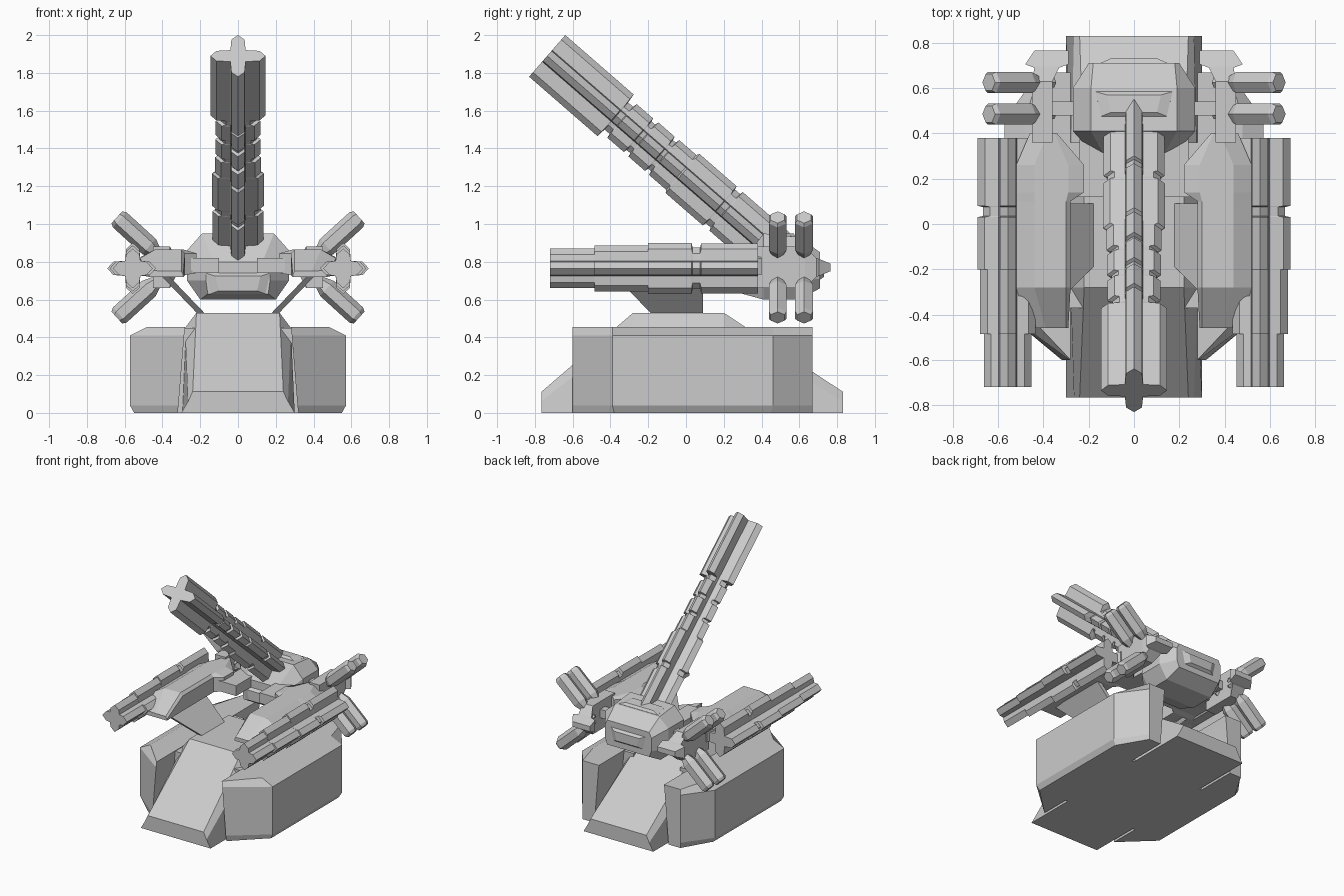
import bpy, bmesh, math
from mathutils import Vector

if "Cube" in bpy.data.objects:
    bpy.data.objects.remove(bpy.data.objects["Cube"])


def loft(name, rings, mirror=False):
    """Skin a row of equal-length point rings and cap both ends."""
    bm = bmesh.new()
    vs = [[bm.verts.new(p) for p in r] for r in rings]
    n = len(vs[0])
    for a, b in zip(vs, vs[1:]):
        for i in range(n):
            j = (i + 1) % n
            bm.faces.new((a[i], a[j], b[j], b[i]))
    bm.faces.new(vs[0])
    bm.faces.new(vs[-1])
    bmesh.ops.recalc_face_normals(bm, faces=bm.faces)
    me = bpy.data.meshes.new(name)
    bm.to_mesh(me)
    bm.free()
    ob = bpy.data.objects.new(name, me)
    bpy.context.collection.objects.link(ob)
    if mirror:
        m = ob.modifiers.new("mirror", 'MIRROR')
        m.use_mirror_merge = False
    return ob


def cross(h, w=0.035):
    """Plus-shaped barrel section with pointed arm ends."""
    pts = []
    for k in range(4):
        c, s = round(math.cos(k * math.pi / 2)), round(math.sin(k * math.pi / 2))
        for x, y in ((h - w * 0.9, -w), (h, 0), (h - w * 0.9, w), (w * 1.15, w * 1.15)):
            pts.append((c * x - s * y, s * x + c * y))
    return pts


def barrel(name, start, axis, sections, mirror=False):
    start, axis = Vector(start), Vector(axis).normalized()
    side = Vector((1, 0, 0))
    up = side.cross(axis)
    rings = []
    for t0, t1, h in sections:
        for t in (t0, t1):
            rings.append([start + axis * t + side * u + up * v for u, v in cross(h)])
    return loft(name, rings, mirror)


def rod(name, a, axis, stations, sides=6, mirror=False):
    """Hexagonal rod in the xz plane from (distance, radius) stations."""
    a, d = Vector(a), Vector(axis).normalized()
    u = Vector((0, 1, 0))
    v = d.cross(u)
    rings = [[a + d * t + (u * math.cos(math.tau * (i + .5) / sides)
              + v * math.sin(math.tau * (i + .5) / sides)) * r for i in range(sides)]
             for t, r in stations]
    return loft(name, rings, mirror)


# central hull wedge
def hull_ring(y, mid, zm, top, zt):
    return [(-.30, y, 0), (.30, y, 0), (mid, y, zm), (top, y, zt), (-top, y, zt), (-mid, y, zm)]


loft("hull", [hull_ring(-.765, .265, .06, .24, .112), hull_ring(-.28, .28, .45, .22, .53),
              hull_ring(.2, .28, .45, .22, .53), hull_ring(.83, .265, .06, .24, .112)])

# side pods with chamfered top and bottom edges
def pod_ring(z, inner, out, c):
    return [(inner, -.6, z), (out, -.39 + c, z), (out, .46 - c, z), (.42, .67, z), (inner, .67, z)]


loft("side_pod", [pod_ring(0, .32, .55, .01), pod_ring(.04, .315, .572, 0),
                  pod_ring(.41, .285, .572, 0), pod_ring(.455, .28, .48, .0)], True)
# pod inner filler
loft("pod_filler", [[(.2, y, 0), (.34, y, 0), (.34, y, .45), (.2, y, .45)] for y in (-.37, .36)], True)

# slanted support plates
loft("support_plate", [
    [(.15, -.16, .50), (.15, .09, .50), (.19, .09, .50), (.19, -.16, .50)],
    [(.39, -.40, .75), (.39, .09, .75), (.43, .09, .75), (.43, -.40, .75)]], True)

# gun fairings beside the turret
def fairing_ring(y, inner, slope, outer, z0, z1):
    return [(inner, y, z0), (inner, y, z1 - .02), (inner + slope, y, z1),
            (outer - .08, y, z1), (outer, y, (z0 + z1) / 2 + .02), (outer, y, z0)]


loft("gun_fairing", [
    fairing_ring(-.46, .29, .01, .47, .72, .75), fairing_ring(-.28, .28, .02, .52, .73, .865),
    fairing_ring(.10, .28, .02, .52, .73, .865), fairing_ring(.14, .22, .07, .52, .74, .865),
    fairing_ring(.26, .22, .07, .52, .74, .865), fairing_ring(.40, .34, .01, .46, .73, .865)], True)

# trunnions joining head and fairings
for y0, y1, x1 in ((.12, .27, .25), (.48, .54, .38)):
    loft("trunnion", [[(x, y0, .755), (x, y1, .755), (x, y1, .82), (x, y0, .82)]
                      for x in (.13, x1)], True)
loft("trunnion_link", [[(.1, y, .74), (.24, y, .74), (.24, y, .82), (.1, y, .82)]
                       for y in (.12, .40)], True)

# launcher hub with flared flat tail
def hub_ring(y, x0, x1, h):
    return [(x0, y, .77 - h), (x1, y, .77 - h), (x1, y, .77 + h), (x0, y, .77 + h)]


loft("launcher_hub", [hub_ring(.36, .36, .45, .11), hub_ring(.63, .36, .45, .11),
                      hub_ring(.69, .33, .44, .05), hub_ring(.705, .29, .48, .045),
                      hub_ring(.765, .29, .44, .02)], True)

# four launcher tubes per side
for y in (.485, .625):
    for s in (1, -1):
        rod("launcher_tube", (.36, y, .77 + s * .01), (.275, 0, s * .25),
            [(0, .025), (.09, .03), (.15, .054), (.36, .054), (.38, .042)], mirror=True)

# side guns
barrel("side_gun", (.557, -.72, .765), (0, 1, 0),
       [(0, .235, .105), (.235, .52, .122), (.52, .75, .135), (.755, .795, .11),
        (.80, 1.10, .133)], True)

# elevated main gun
barrel("main_gun", (0, -.735, 1.89), (0, .755, -.656),
       [(0, .48, .146), (.485, .52, .095), (.525, .64, .118), (.645, .67, .1),
        (.675, .79, .12), (.795, .815, .1), (.82, .94, .122), (.95, 1.21, .137),
        (1.215, 1.25, .118), (1.255, 1.62, .135)])

# turret head
def head_ring(y, w, top, bot, z0, z1, z2, z3):
    return [(-bot, y, z0), (bot, y, z0), (w, y, z1), (w, y, z2),
            (top, y, z3), (-top, y, z3), (-w, y, z2), (-w, y, z1)]


loft("turret_head", [head_ring(.30, .17, .13, .16, .63, .70, .76, .80),
                     head_ring(.41, .27, .19, .20, .60, .70, .86, .95),
                     head_ring(.60, .27, .19, .20, .60, .70, .86, .93),
                     head_ring(.71, .20, .18, .18, .66, .71, .81, .85)])

# raised trapezoid panels on front, top and back of the head
def panel(name, centre, across, normal, size, depth):
    c, v, n = Vector(centre), Vector(across).normalized(), Vector(normal).normalized()
    x = Vector((1, 0, 0))
    rings = []
    for d, k in ((-.03, 1), (0, 1), (depth, .7)):
        rings.append([c + n * d + x * size[0] * k * a + v * size[1] * k * b
                      for a, b in ((-.85, -1), (.85, -1), (1, 1), (-1, 1))])
    return loft(name, rings)


panel("front_panel", (0, .30, .685), (0, 0, 1), (0, -1, 0), (.17, .055), .02)
panel("top_panel", (0, .53, .938), (0, 1, -.1), (0, .1, 1), (.17, .055), .015)
panel("back_panel", (0, .71, .755), (0, 0, 1), (0, 1, 0), (.15, .05), .02)
